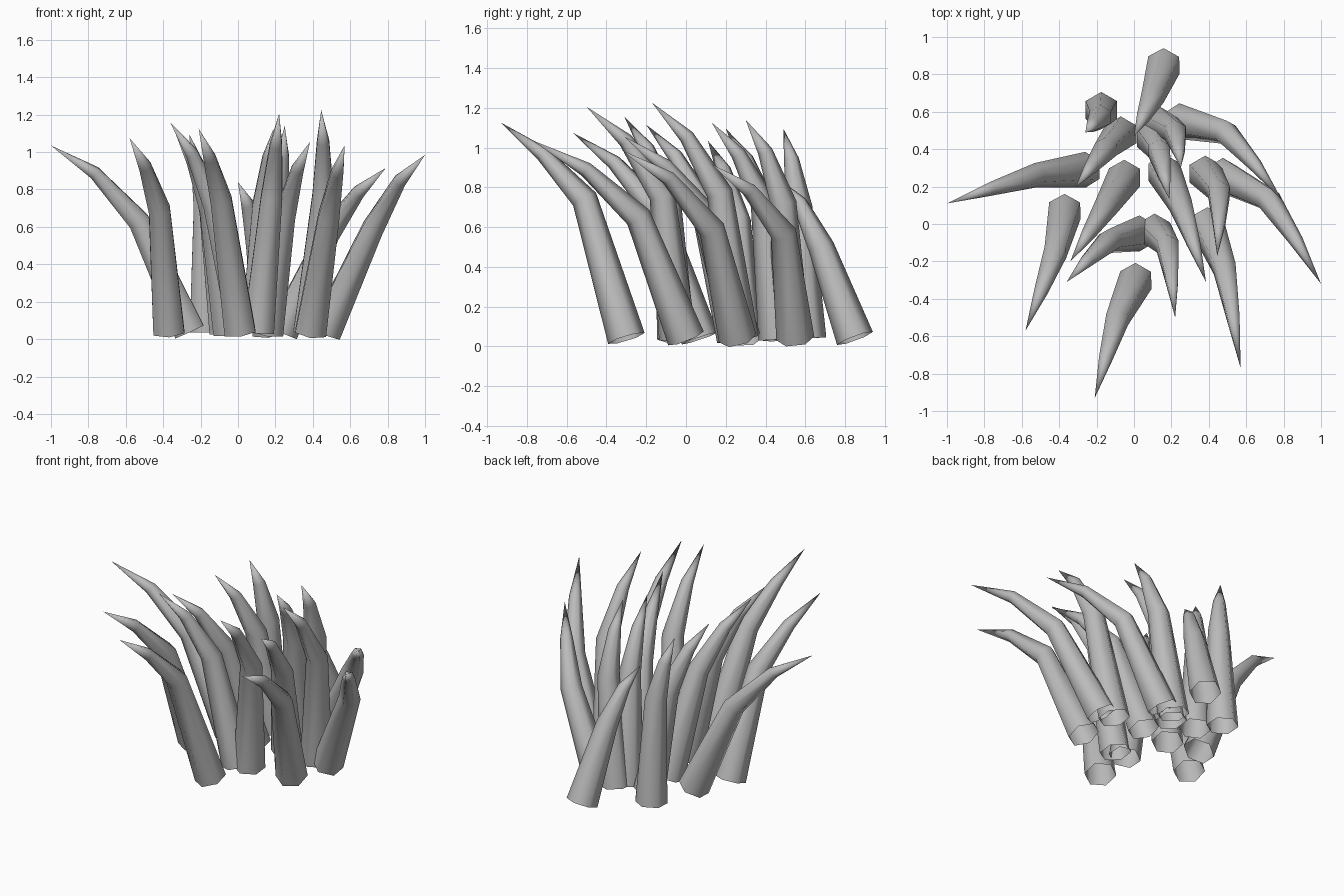
import bpy, bmesh, math
from mathutils import Vector

cube = bpy.data.objects.get("Cube")
if cube:
    bpy.data.objects.remove(cube, do_unlink=True)

# One plain grey for the whole tuft
grey = bpy.data.materials.new("plain grey")
grey.use_nodes = True
colour = (0.5, 0.5, 0.5, 1)
grey.diffuse_color = colour
grey.node_tree.nodes["Principled BSDF"].inputs["Base Color"].default_value = colour

SIDES = 6
BASE_HEIGHT = 0.04
RADII = (0.096, 0.066, 0.038)

# Each blade: base x, y; bend x, y, z; tip x, y, z
BLADES = [
    (.01, -.3, -.09, -.51, .74, -.21, -.93, 1.125),
    (-.37, .07, -.42, -.15, .69, -.58, -.57, 1.075),
    (.03, -.05, -.13, -.09, .72, -.36, -.31, 1.155),
    (.11, -.04, .18, -.12, .76, .22, -.5, 1.205),
    (.39, 0, .485, -.24, .65, .57, -.77, 1.035),
    (.16, .28, .25, .1, .66, .385, -.31, 1.055),
    (.38, .27, .455, .17, .77, .445, -.17, 1.225),
    (.47, .26, .72, .13, .59, 1, -.32, .985),
    (.24, .55, .49, .49, .57, .79, .13, .915),
    (-.26, .29, -.53, .26, .63, -1, .11, 1.035),
    (-.05, .25, -.15, .09, .7, -.34, -.2, 1.115),
    (-.07, .48, -.15, .4, .69, -.31, .2, 1.095),
    (-.175, .61, -.18, .57, .7, -.26, .49, 1.095),
    (.16, .85, .1, .68, .5, 0, .47, .84),
    (.1, .46, .135, .39, .72, .19, .13, 1.125),
    (.14, .53, .22, .49, .72, .25, .3, 1.14),
]


def ring(bm, centre, direction, radius):
    """Hexagon of vertices lying square to the given direction."""
    turn = Vector((0, 0, 1)).rotation_difference(direction)
    verts = []
    for i in range(SIDES):
        angle = math.pi / 2 + math.tau * i / SIDES
        offset = Vector((math.cos(angle), math.sin(angle), 0)) * radius
        verts.append(bm.verts.new(centre + turn @ offset))
    return verts


def make_blade(number, bx, by, mx, my, mz, tx, ty, tz):
    """Curved, tapering stalk, open at the foot: three rings closing to a tip."""
    base = Vector((bx, by, BASE_HEIGHT))
    bend = Vector((mx, my, mz))
    tip = Vector((tx, ty, tz))
    upper = bend.lerp(tip, 0.47) + (bend - base) * 0.06
    upper.z = tz * 0.86
    path = [base, bend, upper, tip]
    steps = [(b - a).normalized() for a, b in zip(path, path[1:])]
    directions = [steps[0], steps[0] + steps[1], steps[1] + steps[2]]

    bm = bmesh.new()
    rings = [ring(bm, c, d.normalized(), r)
             for c, d, r in zip(path, directions, RADII)]
    point = bm.verts.new(tip)
    for i in range(SIDES):
        j = (i + 1) % SIDES
        for low, high in zip(rings, rings[1:]):
            bm.faces.new((low[i], low[j], high[j], high[i]))
        bm.faces.new((rings[-1][i], rings[-1][j], point))
    for face in bm.faces:
        face.smooth = True

    name = f"grass_blade_{number}"
    mesh = bpy.data.meshes.new(name)
    bm.to_mesh(mesh)
    bm.free()
    mesh.materials.append(grey)
    bpy.context.collection.objects.link(bpy.data.objects.new(name, mesh))


for number, blade in enumerate(BLADES, 1):
    make_blade(number, *blade)
